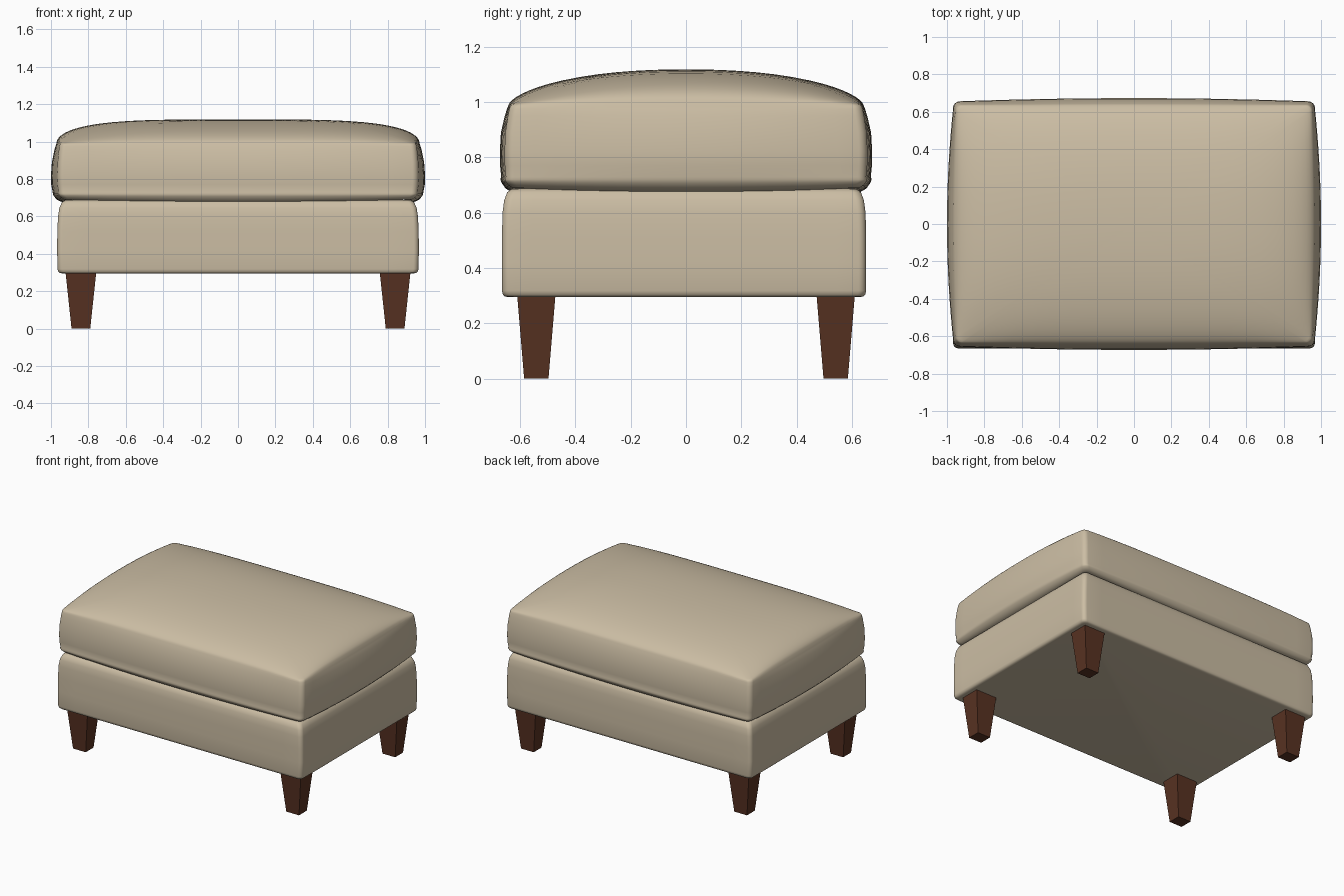
import bpy, bmesh, math

if "Cube" in bpy.data.objects:
    bpy.data.objects.remove(bpy.data.objects["Cube"])


def material(name, rgb):
    m = bpy.data.materials.new(name)
    m.diffuse_color = (*rgb, 1)
    m.use_nodes = True
    m.node_tree.nodes["Principled BSDF"].inputs["Base Color"].default_value = m.diffuse_color
    return m


fabric = material("beige fabric", (0.60, 0.51, 0.37))
wood = material("dark brown wood", (0.098, 0.032, 0.016))


def finish(name, bm, mat, angle=None):
    bmesh.ops.recalc_face_normals(bm, faces=bm.faces)
    me = bpy.data.meshes.new(name)
    bm.to_mesh(me)
    bm.free()
    ob = bpy.data.objects.new(name, me)
    bpy.context.collection.objects.link(ob)
    me.materials.append(mat)
    if angle:
        bpy.ops.object.select_all(action='DESELECT')
        ob.select_set(True)
        bpy.context.view_layer.objects.active = ob
        bpy.ops.object.shade_smooth_by_angle(angle=math.radians(angle))
    return ob


def outline(hx, hy, r, n_arc=6, n_side=16):
    """Rounded rectangle with evenly divided sides, anticlockwise."""
    arcs = []
    for k, (sx, sy) in enumerate([(1, 1), (-1, 1), (-1, -1), (1, -1)]):
        angles = [math.pi / 2 * (k + i / n_arc) for i in range(n_arc + 1)]
        arcs.append([(sx * (hx - r) + r * math.cos(a), sy * (hy - r) + r * math.sin(a))
                     for a in angles])
    pts = []
    for k in range(4):
        pts += arcs[k]
        (x0, y0), (x1, y1) = arcs[k][-1], arcs[(k + 1) % 4][0]
        pts += [(x0 + (x1 - x0) * i / n_side, y0 + (y1 - y0) * i / n_side)
                for i in range(1, n_side)]
    return pts


def bulged(hx, hy, r, bx, by):
    """Outline whose sides swell by bx and by; also gives normalised u, v."""
    for x, y in outline(hx, hy, r):
        u, v = x / hx, y / hy
        yield x + bx * u * (1 - v * v), y + by * v * (1 - u * u), abs(u), abs(v)


def loft(rings):
    bm = bmesh.new()
    loops = [[bm.verts.new(p) for p in ring] for ring in rings]
    n = len(loops[0])
    for a, b in zip(loops, loops[1:]):
        for i in range(n):
            j = (i + 1) % n
            bm.faces.new((a[i], a[j], b[j], b[i]))
    bm.faces.new(loops[0][::-1])
    bm.faces.new(loops[-1])
    return bm


# Upholstered base: half width, half depth, height
base_profile = [(.940, .635, .295), (.953, .648, .297), (.961, .655, .304), (.965, .658, .318),
                (.967, .658, .42), (.966, .658, .52), (.962, .656, .60), (.955, .650, .645),
                (.942, .639, .674), (.925, .622, .686), (.900, .600, .688)]
finish("base", loft([[(x, y - .007, z) for x, y in outline(hx, hy, .028)]
                     for hx, hy, z in base_profile]), fabric, 40)

# Cushion sides: half width, half depth, side swell x and y, height, sag
side_profile = [(.890, .590, .005, .003, .692, .015), (.925, .625, .012, .006, .690, .015),
                (.942, .640, .024, .012, .699, .012), (.953, .650, .031, .016, .711, .004),
                (.957, .653, .033, .018, .720, .0), (.957, .650, .034, .018, .729, .0),
                (.962, .654, .037, .018, .77, .0), (.963, .655, .037, .018, .82, .0),
                (.961, .652, .034, .017, .89, .0), (.956, .643, .027, .012, .95, .0),
                (.953, .638, .023, .009, .975, .0), (.950, .635, .022, .008, .985, .0)]
rings = [[(x, y, z - sag * (1 - min(u, v) ** 2))
          for x, y, u, v in bulged(hx, hy, .03, bx, by)]
         for hx, hy, bx, by, z, sag in side_profile]

# Cushion top: shrinking rings lifted onto a dome
for s in (.995, .985, .97, .95, .92, .88, .83, .77, .7, .6, .5, .4, .3, .2, .1, .03):
    ring = []
    for x, y, u, v in bulged(.95, .635, .03, .022, .008):
        dome = (1 - (u * s) ** 4) ** .45 * (1 - (v * s) ** 2.2) ** .6
        ring.append((x * s, y * s, .985 + .133 * dome))
    rings.append(ring)
finish("cushion", loft(rings), fabric, 50)

# Tapered legs
for row, sy in (("front", -1), ("back", 1)):
    for side, sx in (("left", -1), ("right", 1)):
        bm = bmesh.new()
        bmesh.ops.create_cube(bm, size=2)
        for v in bm.verts:
            top = v.co.z > 0
            v.co.x = sx * .84 + v.co.x * (.082 if top else .05)
            v.co.y = sy * .541 + v.co.y * (.069 if top else .044)
            v.co.z = .30 if top else 0
        finish(f"{row}_{side}_leg", bm, wood)
